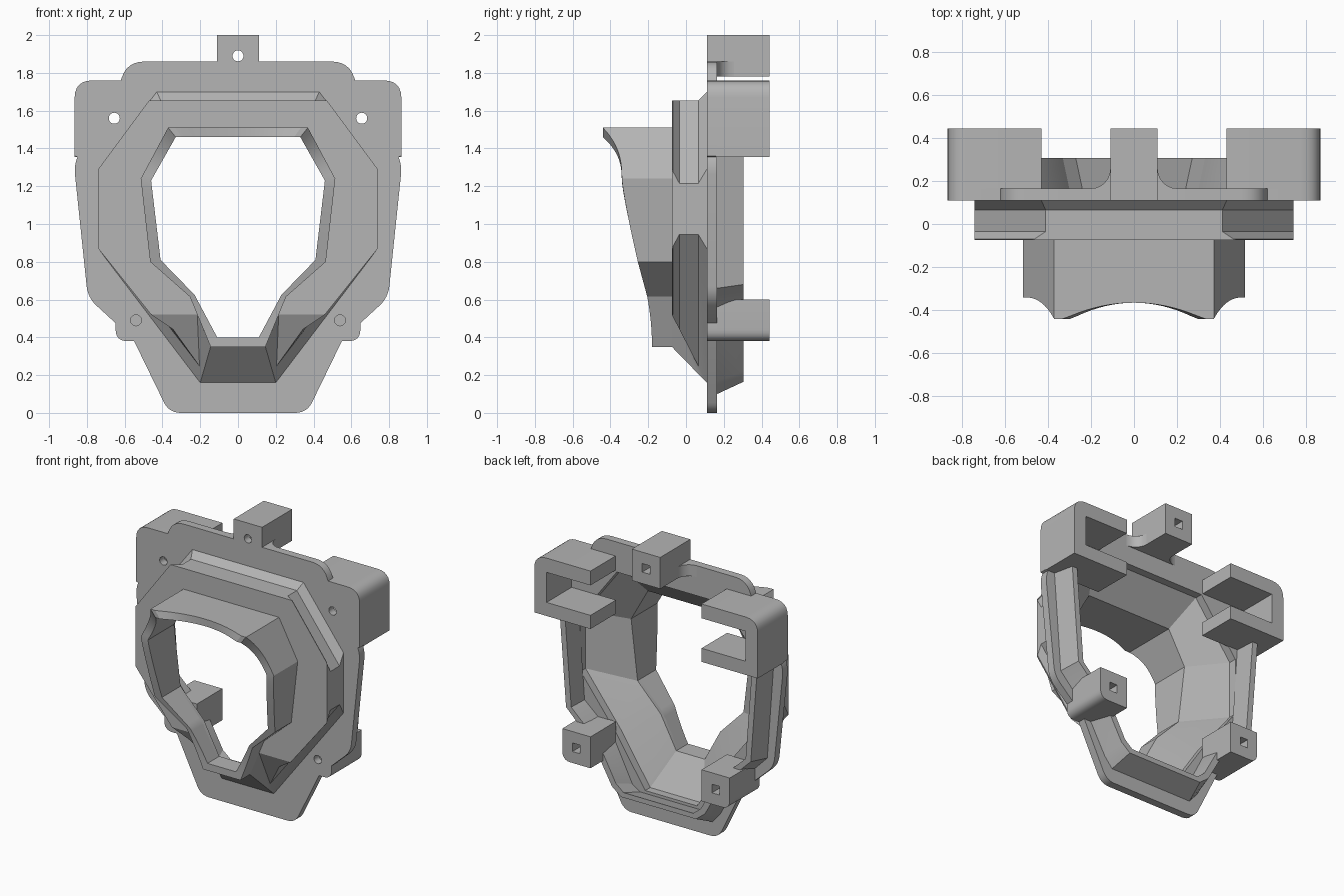
import bpy, bmesh, math
from mathutils import Vector

if "Cube" in bpy.data.objects:
    bpy.data.objects.remove(bpy.data.objects["Cube"])

grey = bpy.data.materials.new("matte grey")
grey.diffuse_color = (0.46, 0.46, 0.46, 1)
grey.use_nodes = True
grey.node_tree.nodes["Principled BSDF"].inputs["Base Color"].default_value = grey.diffuse_color


def finish(name, bm):
    bmesh.ops.remove_doubles(bm, verts=bm.verts, dist=0.0005)
    bmesh.ops.recalc_face_normals(bm, faces=bm.faces)
    me = bpy.data.meshes.new(name)
    bm.to_mesh(me)
    bm.free()
    me.materials.append(grey)
    ob = bpy.data.objects.new(name, me)
    bpy.context.collection.objects.link(ob)
    return ob


def rounded(pts, n=6):
    """Outline from (x, z, radius) corners."""
    out = []
    for i, p in enumerate(pts):
        c = Vector(p[:2])
        if p[2] == 0:
            out.append(tuple(c))
            continue
        a = Vector(pts[i - 1][:2]) - c
        b = Vector(pts[(i + 1) % len(pts)][:2]) - c
        a = c + a.normalized() * min(p[2], a.length * 0.95)
        b = c + b.normalized() * min(p[2], b.length * 0.95)
        for k in range(n + 1):
            t = k / n
            out.append(tuple(a * (1 - t) ** 2 + c * (2 * t * (1 - t) * 0.9 + 0.2 * t * (1 - t) * 0.5)
                             + (a + b) * 0.05 * t * (1 - t) + b * t ** 2))
    return out


def circle(x, z, r, n=20):
    return [(x + r * math.cos(2 * math.pi * k / n), z + r * math.sin(2 * math.pi * k / n)) for k in range(n)]


def square(x, z, h):
    return [(x - h, z - h), (x + h, z - h), (x + h, z + h), (x - h, z + h)]


def flip(loop):
    return [(-p[0],) + tuple(p[1:]) for p in reversed(loop)]


def full(half):
    """Close a right-hand half outline with its mirror image."""
    return list(half) + flip(half)


def prism(name, loops, y0, y1):
    """Extrude an outline with holes along y."""
    cu = bpy.data.curves.new(name, 'CURVE')
    cu.dimensions = '2D'
    cu.fill_mode = 'BOTH'
    cu.extrude = (y1 - y0) / 2
    for loop in loops:
        s = cu.splines.new('POLY')
        s.points.add(len(loop) - 1)
        for p, q in zip(s.points, loop):
            p.co = (q[0], q[1], 0, 1)
        s.use_cyclic_u = True
    tmp = bpy.data.objects.new(name + "_curve", cu)
    bpy.context.collection.objects.link(tmp)
    dg = bpy.context.evaluated_depsgraph_get()
    me = bpy.data.meshes.new_from_object(tmp.evaluated_get(dg))
    bm = bmesh.new()
    bm.from_mesh(me)
    bpy.data.objects.remove(tmp)
    bpy.data.meshes.remove(me)
    for v in bm.verts:
        x, z, d = v.co
        v.co = (x, (y0 + y1) / 2 - d, z)
    return finish(name, bm)


def loft(name, rings, cyclic=True, closed=False):
    """Skin rings of (x, y, z) points; closed joins last ring to first."""
    bm = bmesh.new()
    vs = [[bm.verts.new(p) for p in r] for r in rings]
    n, m = len(rings[0]), len(rings)
    for i in range(m if closed else m - 1):
        for j in range(n if cyclic else n - 1):
            k = (j + 1) % n
            bm.faces.new((vs[i][j], vs[i][k], vs[(i + 1) % m][k], vs[(i + 1) % m][j]))
    if not cyclic:
        bm.faces.new([r[0] for r in vs])
        bm.faces.new([r[-1] for r in reversed(vs)])
    return finish(name, bm)


def at(loop, y):
    return [(x, y, z) for x, z in loop]


# Main outlines, right half from top to bottom
tube_out = [(.37, 1.51), (.515, 1.24), (.465, .80), (.255, .615), (.145, .35)]
tube_in = [(.33, 1.46), (.46, 1.23), (.41, .81), (.23, .625), (.11, .40)]
opening = [(.42, 1.65), (.70, 1.28), (.70, .88), (.43, .53), (.2, .18)]

# Mounting plate
plate = [(.365, 0, .06), (.55, .38, 0), (.648, .38, .06), (.648, .475, 0), (.795, .61, .06),
         (.868, 1.31, .05), (.85, 1.355, 0), (.865, 1.36, 0), (.865, 1.76, .09), (.62, 1.76, 0),
         (.59, 1.86, .09), (.11, 1.86, 0), (.11, 2.0, 0)]
holes = [circle(s * x, z, .029) for x, z in ((.655, 1.56), (.54, .49)) for s in (1, -1)]
prism("mounting_plate", [rounded(full(plate)), full(opening), circle(0, 1.89, .029)] + holes, .11, .165)


# Raised collar with grooved diagonals and a sloping underside
def collar_ring(y, a, b, c, groove):
    t = (y + .075) / .185
    lerp = lambda p, q: (p[0] + (q[0] - p[0]) * t, p[1] + (q[1] - p[1]) * t)
    f = lerp((.2156, .52), (.2, .16))
    d = lerp((.46, .52), (.2, .16))
    d = (max(d[0] - groove, f[0]), d[1])
    return full([a, b, c, d, f, lerp((.145, .35), (.2, .16))])


front = collar_ring(-.075, (.47, 1.655), (.74, 1.29), (.74, .87), 0)
grooved = ((.41, 1.655), (.74, 1.215), (.74, .945), .06)
loft("collar", [at(front, -.075),
                at(collar_ring(-.035, *grooved), -.035),
                at(collar_ring(.065, *grooved), .065),
                at(collar_ring(.11, (.43, 1.70), (.74, 1.29), (.74, .87), 0), .11)])
prism("collar_face", [front, full(tube_in)], -.075, -.07)
loft("inner_funnel", [at(full(tube_in), -.07), at(full(tube_in), -.05), at(full(opening), .11)])

# Shroud tube with a curved front lip
N = 10


def lip_y(edge, t):
    if edge == 0:
        return -.34 - .10 * (1 - t) ** 2.6
    if edge == 1:
        return -.34 + .085 * t ** 1.2
    if edge == 2:
        return -.255 + .05 * t
    return -.205 + .025 * (1 - (1 - t) ** 2)


def tube_ring(half, lip):
    pts = []
    for e in range(4):
        (x0, z0), (x1, z1) = half[e], half[e + 1]
        for k in range(N + (e == 3)):
            t = k / N
            pts.append((x0 + (x1 - x0) * t, lip_y(e, t) if lip else -.072, z0 + (z1 - z0) * t))
    pts += flip(pts)
    x0, z0 = half[0]
    for k in range(1, 2 * N):
        u = -1 + k / N
        y = -.365 - .075 * min(1, (abs(u) / .88) ** 2)
        pts.append((x0 * u, y if lip else -.072, z0))
    return pts


loft("shroud_tube", [tube_ring(tube_out, False), tube_ring(tube_out, True),
                     tube_ring(tube_in, True), tube_ring(tube_in, False)])

# Rear rim, open at the top
rim = [(.165, [(.80, 1.40), (.745, .66), (.53, .44), (.38, .17), (.32, .10)]),
       (.305, [(.77, 1.40), (.715, .68), (.50, .47), (.36, .22), (.29, .165)]),
       (.305, [(.73, 1.40), (.675, .69), (.46, .49), (.33, .25), (.27, .20)]),
       (.165, [(.72, 1.40), (.67, .69), (.45, .50), (.30, .20), (.24, .16)])]
loft("rear_rim", [at(full(h), y) for y, h in rim], cyclic=False, closed=True)

# Upper C-shaped brackets and lower screw posts
bracket = [(.43, 1.355, 0), (.865, 1.355, 0), (.865, 1.76, .09), (.43, 1.76, 0),
           (.43, 1.66, 0), (.77, 1.66, 0), (.77, 1.45, 0), (.43, 1.45, 0)]
post = [(.43, .38, 0), (.648, .38, .06), (.648, .60, 0), (.43, .60, 0)]
for side, sgn in (("right", 1), ("left", -1)):
    mir = (lambda l: l) if sgn == 1 else flip
    prism("upper_bracket_" + side, [mir(rounded(bracket))], .16, .442)
    prism("lower_post_" + side, [mir(rounded(post)), square(sgn * .54, .49, .03)], .16, .442)

# Top post with curved gussets behind the plate
prism("top_post", [[(-.11, 1.78), (.11, 1.78), (.11, 2), (-.11, 2)], square(0, 1.89, .03)], .16, .442)
arc = [(.20 - .09 * math.sin(a), .255 - .09 * math.cos(a)) for a in (k * math.pi / 12 for k in range(7))]
gusset = full([(.20, .16)] + arc)
bm = bmesh.new()
low = [bm.verts.new((x, y, 1.78)) for x, y in gusset]
top = [bm.verts.new((x, y, 1.86)) for x, y in gusset]
bm.faces.new(low)
bm.faces.new(top)
for i in range(len(low)):
    j = (i + 1) % len(low)
    bm.faces.new((low[i], low[j], top[j], top[i]))
finish("top_post_gusset", bm)

# Smooth the rounded corners, keep hard edges
for ob in bpy.context.collection.objects:
    ob.select_set(True)
    bpy.context.view_layer.objects.active = ob
bpy.ops.object.shade_smooth_by_angle(angle=math.radians(22))
